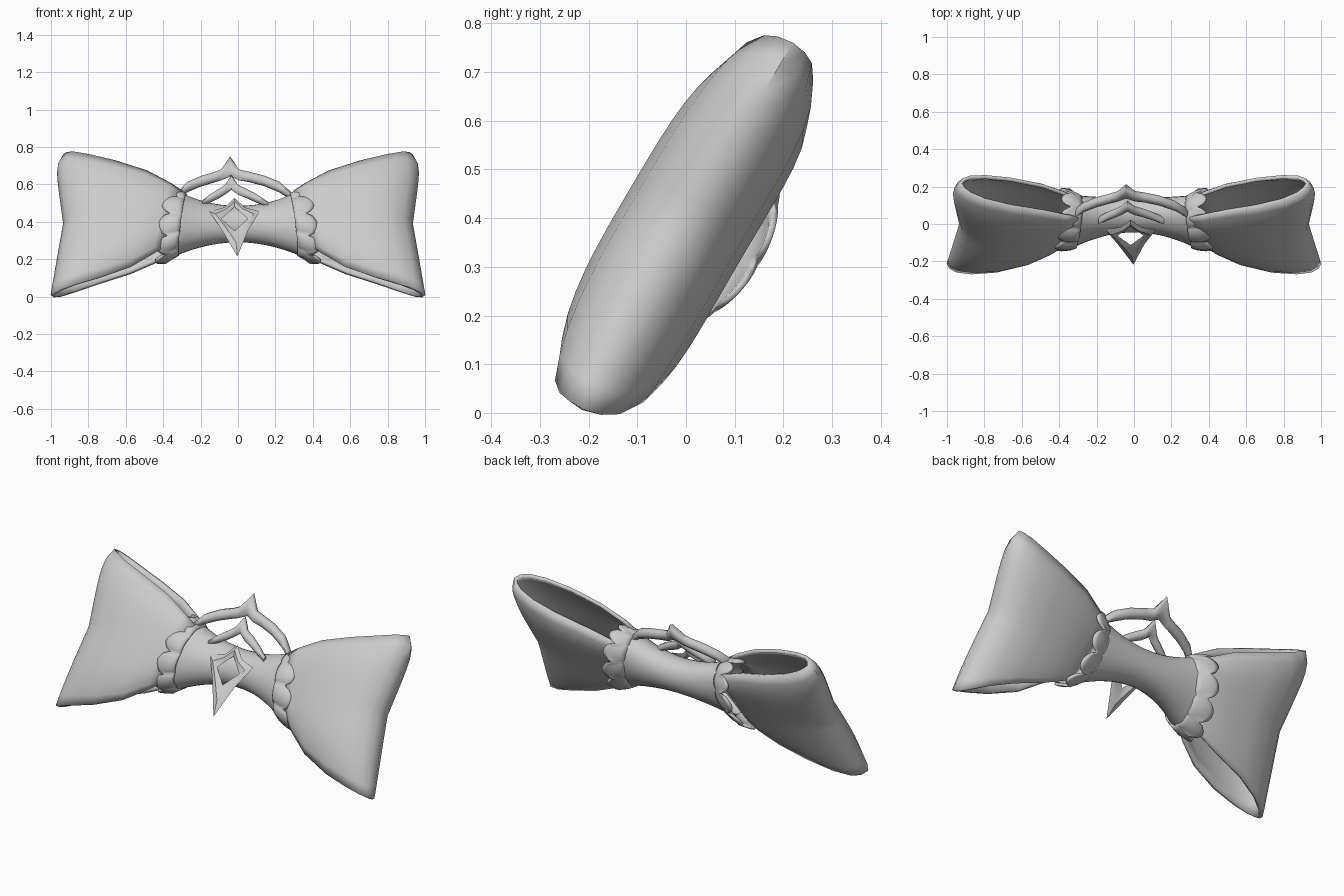
import bpy, bmesh, math

if "Cube" in bpy.data.objects:
    bpy.data.objects.remove(bpy.data.objects["Cube"])

grey = bpy.data.materials.new("light_grey")
grey.diffuse_color = (0.6, 0.6, 0.6, 1)
grey.use_nodes = True
grey.node_tree.nodes["Principled BSDF"].inputs["Base Color"].default_value = grey.diffuse_color


def tilt(x, u, v):
    """Bow space (x across, u up along the bow, v out of its front) to world."""
    return (x, 0.51 * u - 0.86 * v, 0.39 + 0.86 * u + 0.51 * v)


def loft(name, rows, ring=False, loop=False, caps=False, thick=0, angle=50):
    """Skin rows of points; ring closes each row, loop joins last row to first."""
    bm = bmesh.new()
    g = [[bm.verts.new(tilt(*p)) for p in r] for r in rows]
    n, m = len(g), len(g[0])
    for i in range(n if loop else n - 1):
        for j in range(m if ring else m - 1):
            a, b = g[i], g[(i + 1) % n]
            k = (j + 1) % m
            bm.faces.new((a[j], a[k], b[k], b[j]))
    if caps:
        bm.faces.new(g[0])
        bm.faces.new(g[-1])
    bmesh.ops.recalc_face_normals(bm, faces=bm.faces)
    me = bpy.data.meshes.new(name)
    bm.to_mesh(me)
    bm.free()
    me.materials.append(grey)
    ob = bpy.data.objects.new(name, me)
    bpy.context.collection.objects.link(ob)
    if thick:
        s = ob.modifiers.new("cloth", 'SOLIDIFY')
        s.thickness = thick
        s.offset = 0
    bpy.ops.object.select_all(action='DESELECT')
    ob.select_set(True)
    bpy.context.view_layer.objects.active = ob
    bpy.ops.object.shade_smooth_by_angle(angle=math.radians(angle))
    return ob


# wing loops: cloth folded at the outer end, open above and below
half = [(0, .08, .165), (.1, .10, .205), (.3, .118, .275), (.57, .125, .335),
        (.79, .108, .38), (.92, .075, .41), (.975, .04, .422)]
profile = half + [(1, 0, .426)] + [(p, -v, h) for p, v, h in reversed(half)]


def outer_edge(t):
    return .925 + (.05 * t - .05 * t ** 8 if t > 0 else -.067 * t)


def wing(name, side):
    rows = []
    for i in range(17):
        t = -1 + i / 8
        start = .35 - .05 * t
        row = []
        for p, v, h in profile:
            if t < 0:       # lower hem hangs longer in front than behind
                h += .012 * p + (.035 if v > 0 else -.045) * 4 * p * (1 - p)
                v = v * (1 - (.15 if v < 0 else .36) * t ** 4) - .012 * t * t
            else:
                v *= 1 - (.33 * t ** 4 if v > 0 else .38 * t ** 6)
            row.append((side * (start + p * (outer_edge(t) - start)), t * h, v))
        rows.append(row)
    loft(name, rows, thick=.02)


# scalloped ruffle between knot and wing
def ruffle(name, side, lobes=10, per=8):
    rows = []
    for k in range(6):
        r = k / 5
        row = []
        for i in range(lobes * per):
            th = 2 * math.pi * i / (lobes * per)
            s = abs(math.sin(th * lobes / 2)) ** .6
            puff = .016 * s * math.sin(math.pi * (.2 + .75 * r))
            u = (.165 + .045 * r + puff) * math.sin(th)
            v = (.113 + .022 * r + puff) * math.cos(th) - .01 - .02 * r
            row.append((side * (.3 + (.06 + .055 * s) * r - .13 * u), u, v))
        rows.append(row)
    loft(name, rows, ring=True, thick=.014, angle=60)


for label, side in (("left", -1), ("right", 1)):
    wing(label + "_wing", side)
    ruffle(label + "_ruffle", side)

# waisted centre knot, an open tube
rows = []
for i in range(15):
    q = -1 + i / 7
    a, b, c = .1 + .085 * q * q, .09 + .036 * q * q, -.042 + .03 * q * q
    row = []
    for j in range(28):
        th = 2 * math.pi * j / 28
        u = a * math.sin(th)
        row.append((q * (.325 - .13 * u), u + .022 * (1 - q * q), c + b * math.cos(th)))
    rows.append(row)
loft("knot", rows, ring=True)


# arched ornament bars with a pointed middle: (x, u, half width)
def arch(name, path, v, depth):
    rows = []
    for x, u, w in path:
        lean = .25 * x * x
        rows.append([(x, u - .6 * lean + w * math.sin(k * math.pi / 4),
                      v + lean + depth * math.cos(k * math.pi / 4)) for k in range(8)])
    loft(name, rows, ring=True, caps=True)


arch("large_arch", [(-.32, .175, .016), (-.27, .225, .03), (-.2, .26, .032),
                    (-.13, .284, .03), (-.09, .3, .033), (-.042, .352, .062),
                    (.005, .3, .033), (.06, .287, .03), (.14, .263, .031),
                    (.22, .225, .032), (.29, .165, .018)], .005, .026)
arch("small_arch", [(-.19, .11, .012), (-.15, .138, .024), (-.1, .17, .028),
                    (-.07, .193, .03), (-.035, .238, .047), (0, .193, .03),
                    (.045, .17, .028), (.1, .138, .024), (.16, .1, .012)], .03, .022)

# kite-shaped ornament ring with concave sides
outer = [(0, .13), (-.053, .067), (-.135, .04), (-.068, -.085),
         (.015, -.262), (.073, -.085), (.135, .04), (.053, .067)]
inner = [(0, .07), (-.035, .03), (-.07, -.01), (-.035, -.05),
         (0, -.09), (.035, -.05), (.07, -.01), (.035, .03)]
rows = []
for (ox, ou), (ix, iu) in zip(outer, inner):
    mx, mu = (ix + ox) / 2, (iu + ou) / 2
    rows.append([(x - .018, u, .066 - .12 * u + d) for x, u, d in
                 ((ox, ou, 0), (mx, mu, .012), (ix, iu, 0), (mx, mu, -.012))])
loft("kite_ornament", rows, ring=True, loop=True, angle=40)
